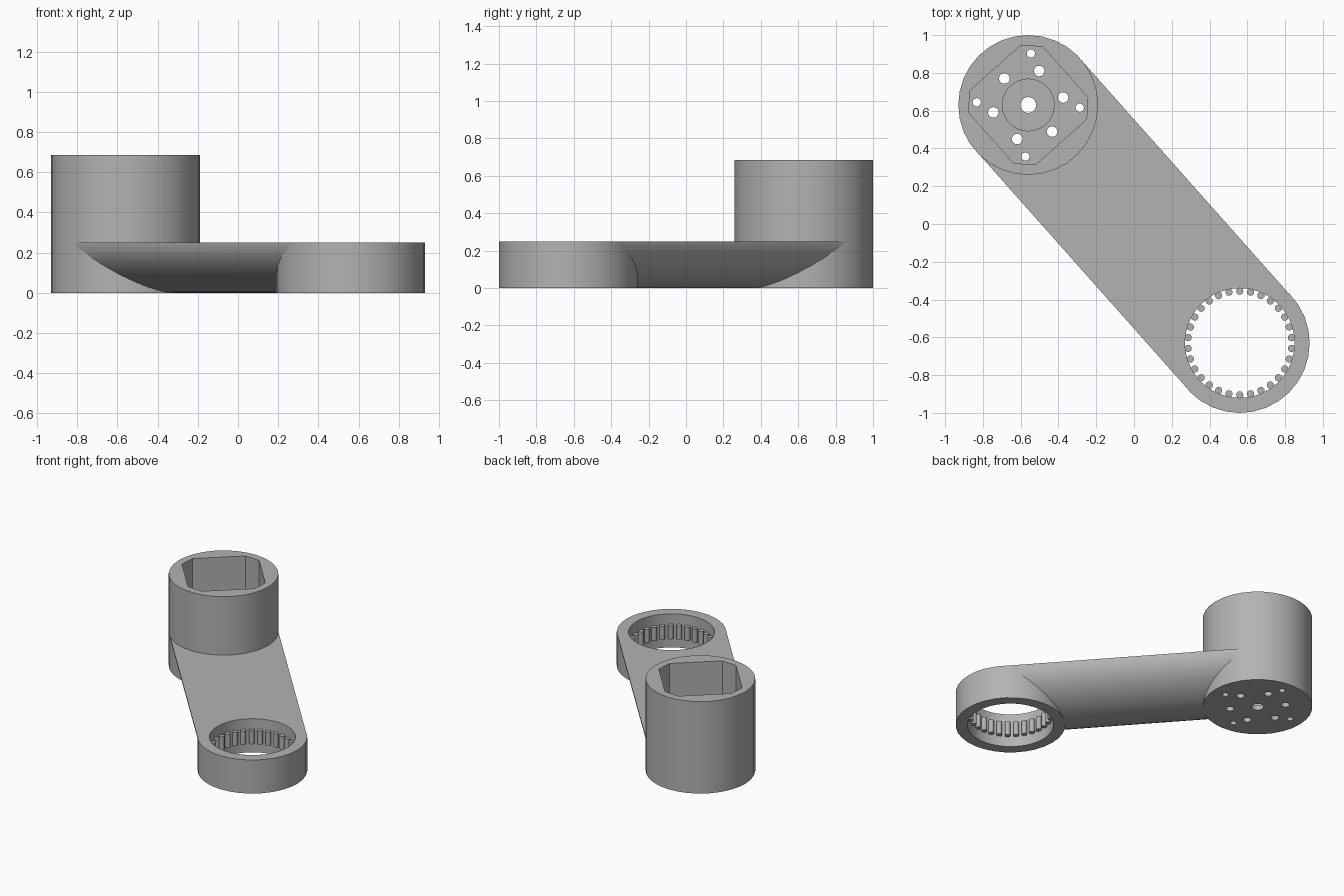
import bpy, bmesh, math
from mathutils import Matrix, Vector

if "Cube" in bpy.data.objects:
    bpy.data.objects.remove(bpy.data.objects["Cube"], do_unlink=True)

HOUSING = Vector((-0.56, 0.63))
RING = -HOUSING
RADIUS = 0.37
ARM_HEIGHT = 0.25
HOUSING_HEIGHT = 0.685
FLOOR = 0.06
TURN = math.atan2(HOUSING.y, HOUSING.x) - math.pi / 2

gray = bpy.data.materials.new("plain_gray")
gray.use_nodes = True
color = (0.45, 0.45, 0.45, 1)
gray.diffuse_color = color
gray.node_tree.nodes["Principled BSDF"].inputs["Base Color"].default_value = color


def circle(center, radius, sides):
    return [(center.x + radius * math.cos(math.tau * i / sides),
             center.y + radius * math.sin(math.tau * i / sides)) for i in range(sides)]


def polar(center, radius, degrees):
    a = math.radians(degrees)
    return center + radius * Vector((math.cos(a), math.sin(a)))


def prisms(name, outlines, low, high):
    """One object holding an upright prism for each outline."""
    bm = bmesh.new()
    for outline in outlines:
        face = bm.faces.new([bm.verts.new((x, y, low)) for x, y in outline])
        top = bmesh.ops.extrude_face_region(bm, geom=[face])["geom"]
        moved = [v for v in top if isinstance(v, bmesh.types.BMVert)]
        bmesh.ops.translate(bm, verts=moved, vec=(0, 0, high - low))
    bmesh.ops.recalc_face_normals(bm, faces=bm.faces)
    mesh = bpy.data.meshes.new(name)
    bm.to_mesh(mesh)
    bm.free()
    mesh.materials.append(gray)
    obj = bpy.data.objects.new(name, mesh)
    bpy.context.collection.objects.link(obj)
    return obj


def cut(obj, *cutters):
    """Subtract each cutter, bake the result and remove the cutters."""
    for cutter in cutters:
        mod = obj.modifiers.new("cut", 'BOOLEAN')
        mod.operation = 'DIFFERENCE'
        mod.solver = 'EXACT'
        mod.object = cutter
    graph = bpy.context.evaluated_depsgraph_get()
    mesh = bpy.data.meshes.new_from_object(obj.evaluated_get(graph))
    obj.modifiers.clear()
    obj.data = mesh
    for cutter in cutters:
        bpy.data.objects.remove(cutter, do_unlink=True)


def smooth(obj):
    obj.data.shade_smooth()
    obj.data.set_sharp_from_angle(angle=math.radians(30))


# Motor housing with a chamfered square pocket, round recess and screw holes
housing = prisms("motor_housing", [circle(HOUSING, RADIUS, 32)], 0, HOUSING_HEIGHT)
half, flat = 0.262, 0.18
corner = [Vector((half, flat)), Vector((flat, half))]
turn = Matrix.Rotation(TURN, 2)
pocket = []
for k in range(4):
    pocket += [HOUSING + turn @ Matrix.Rotation(k * math.pi / 2, 2) @ c for c in corner]
holes = [circle(HOUSING, 0.042, 24)]
holes += [circle(polar(HOUSING, 0.189, 12 + 60 * k), 0.028, 20) for k in range(6)]
holes += [circle(polar(HOUSING, 0.273, 87 + 90 * k), 0.022, 20) for k in range(4)]
cut(housing,
    prisms("pocket_cutter", [pocket], FLOOR, 1),
    prisms("recess_cutter", [circle(HOUSING, 0.137, 48)], FLOOR - 0.025, FLOOR + 0.1),
    prisms("hole_cutter", holes, -0.1, 0.2))
smooth(housing)

# Ring at the other end
ring = prisms("end_ring", [circle(RING, RADIUS, 32)], 0, ARM_HEIGHT)
cut(ring, prisms("bore_cutter", [circle(RING, 0.29, 64)], -0.1, 0.5))
smooth(ring)

# Round pins lining the bore
teeth = prisms("ring_teeth",
               [circle(polar(RING, 0.275, 12 * k - 90), 0.019, 16) for k in range(30)],
               0.075, 0.175)
smooth(teeth)

# Arm: flat top and rounded belly, trimmed where it meets both ends
width, power, steps = 0.368, 1.8, 32
profile = []
for i in range(steps + 1):
    u = -math.cos(math.pi * i / steps)
    drop = max(0, 1 - abs(u) ** power) ** (1 / power)
    profile.append((u * width, ARM_HEIGHT * (1 - drop)))
reach = HOUSING.length
arm = prisms("arm", [profile], -reach, reach)
arm.data.transform(Matrix.Rotation(TURN, 4, 'Z') @ Matrix.Rotation(math.pi / 2, 4, 'X'))
cut(arm,
    prisms("housing_trim", [circle(HOUSING, RADIUS - 0.004, 32)], -0.2, 1),
    prisms("ring_trim", [circle(RING, RADIUS - 0.004, 32)], -0.2, 1))
smooth(arm)
